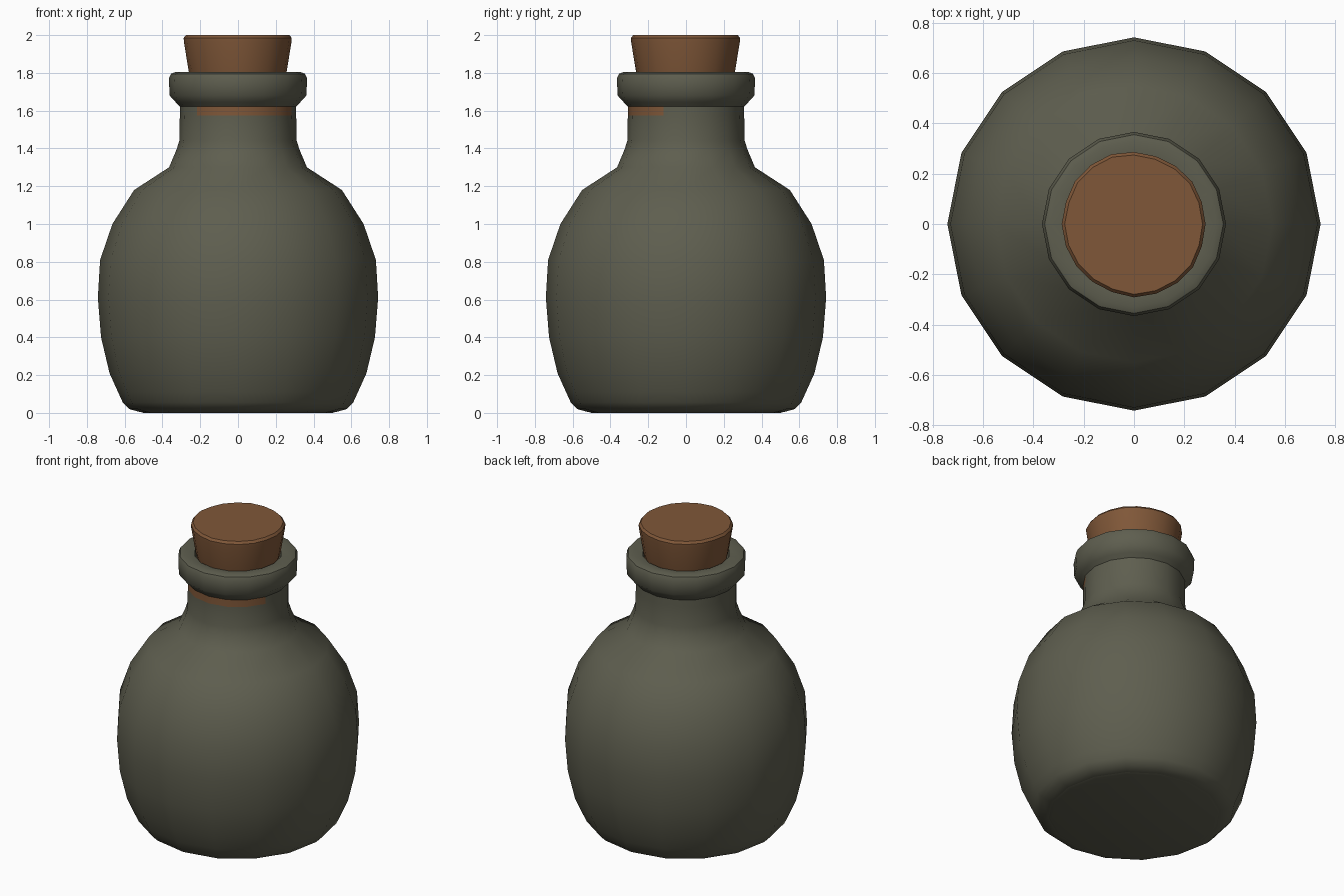
import bpy, bmesh, math, random

if "Cube" in bpy.data.objects:
    bpy.data.objects.remove(bpy.data.objects["Cube"])

random.seed(4)


def material(name, rgb):
    m = bpy.data.materials.new(name)
    m.diffuse_color = (*rgb, 1)
    m.use_nodes = True
    m.node_tree.nodes["Principled BSDF"].inputs["Base Color"].default_value = m.diffuse_color
    return m


glass = material("dark_olive_glass", (0.112, 0.112, 0.078))
cork_brown = material("cork_brown", (0.215, 0.096, 0.040))


def lathe(name, profile, sides, mats, wobble=0.0, smooth=40):
    """Revolve (radius, height) pairs about z and cap both ends."""
    bm = bmesh.new()
    rings = []
    for r, z in profile:
        rings.append([])
        for i in range(sides):
            a = math.tau * i / sides
            rr = r + rng[i] * wobble
            rings[-1].append(bm.verts.new((rr * math.cos(a), rr * math.sin(a), z)))
    for low, high in zip(rings, rings[1:]):
        for i in range(sides):
            j = (i + 1) % sides
            bm.faces.new((low[i], low[j], high[j], high[i]))
    bm.faces.new(rings[0][::-1])
    bm.faces.new(rings[-1])
    bmesh.ops.recalc_face_normals(bm, faces=bm.faces)
    me = bpy.data.meshes.new(name)
    bm.to_mesh(me)
    bm.free()
    ob = bpy.data.objects.new(name, me)
    bpy.context.collection.objects.link(ob)
    for m in mats:
        me.materials.append(m)
    bpy.ops.object.select_all(action='DESELECT')
    bpy.context.view_layer.objects.active = ob
    ob.select_set(True)
    bpy.ops.object.shade_smooth_by_angle(angle=math.radians(smooth))
    return ob


rng = [random.uniform(-1, 0.3) for _ in range(64)]

# Bottle: base, round belly, shoulder, neck, lip and inner mouth
bottle = lathe("bottle", [
    (0.52, 0.005), (0.575, 0.02), (0.61, 0.055), (0.635, 0.11), (0.68, 0.21),
    (0.725, 0.40), (0.742, 0.61), (0.73, 0.81), (0.665, 1.00), (0.55, 1.18),
    (0.365, 1.30), (0.325, 1.395), (0.311, 1.44), (0.308, 1.575), (0.308, 1.622),
    (0.33, 1.645), (0.362, 1.68), (0.366, 1.77), (0.355, 1.795), (0.33, 1.805),
    (0.265, 1.795), (0.25, 1.72)], 16, [glass, cork_brown])

# Brown stain under the lip, on the front and front right of the neck
for f in bottle.data.polygons:
    c = f.center
    if 1.58 < c.z < 1.615 and -135 < math.degrees(math.atan2(c.y, c.x)) < -22.5:
        f.material_index = 1

# Base foot: flat underside touching the ground
lathe("base_disc", [(0.50, 0.0), (0.52, 0.006)], 16, [glass])

# Tapered cork with a slightly uneven rim
lathe("cork", [(0.245, 1.73), (0.262, 1.80), (0.289, 1.965), (0.29, 1.985), (0.278, 2.0)],
      20, [cork_brown], wobble=0.008)
